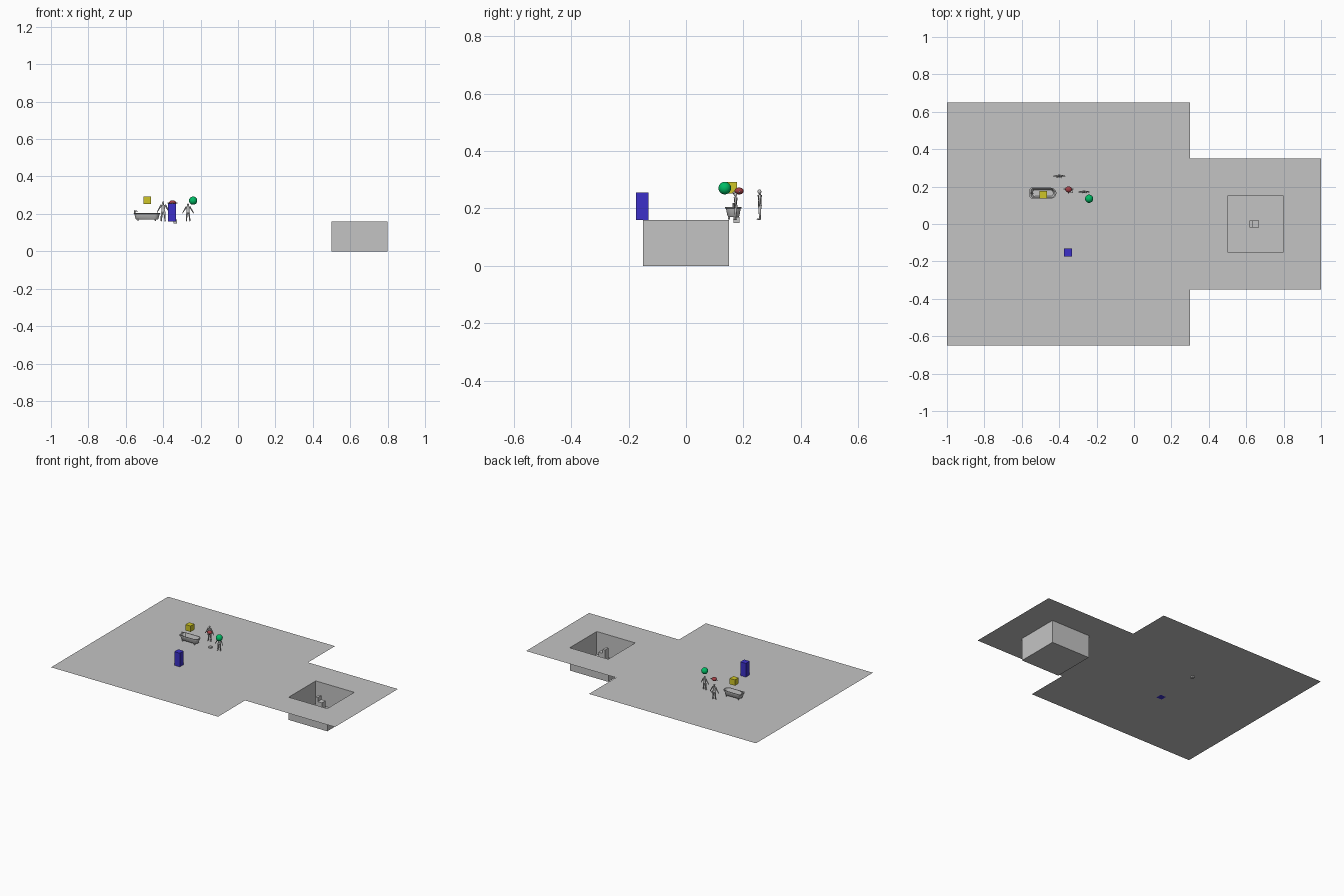
import bpy, bmesh, math
from mathutils import Vector, Matrix

if "Cube" in bpy.data.objects:
    bpy.data.objects.remove(bpy.data.objects["Cube"])

FLOOR = 0.16


def material(name, rgb):
    m = bpy.data.materials.new(name)
    m.use_nodes = True
    m.diffuse_color = (*rgb, 1)
    m.node_tree.nodes["Principled BSDF"].inputs["Base Color"].default_value = (*rgb, 1)
    return m


GREY = material("grey", (0.55, 0.55, 0.55))
YELLOW = material("yellow", (0.62, 0.56, 0.02))
BLUE = material("blue", (0.045, 0.03, 0.58))
GREEN = material("green", (0.0, 0.5, 0.13))
RED = material("dark red", (0.36, 0.05, 0.06))


def finish(name, bm, mat, smooth=False):
    me = bpy.data.meshes.new(name)
    bm.to_mesh(me)
    bm.free()
    me.materials.append(mat)
    ob = bpy.data.objects.new(name, me)
    bpy.context.collection.objects.link(ob)
    if smooth:
        bpy.ops.object.select_all(action="DESELECT")
        ob.select_set(True)
        bpy.context.view_layer.objects.active = ob
        bpy.ops.object.shade_smooth_by_angle(angle=math.radians(40))
    return ob


def add_box(bm, lo, hi):
    lo, hi = Vector(lo), Vector(hi)
    size = Matrix.Diagonal((*(hi - lo), 1))
    bmesh.ops.create_cube(bm, size=1, matrix=Matrix.Translation((lo + hi) / 2) @ size)


def add_ball(bm, centre, radii, seg=16):
    mat = Matrix.Translation(centre) @ Matrix.Diagonal((*radii, 1))
    bmesh.ops.create_uvsphere(bm, u_segments=seg, v_segments=seg // 2 + 2, radius=1, matrix=mat)


def add_limb(bm, a, b, r1, r2, flat=1.0):
    # tapered tube between two points
    a, b = Vector(a), Vector(b)
    turn = (b - a).to_track_quat("Z", "Y").to_matrix().to_4x4()
    squash = Matrix.Translation((0, a.y, 0)) @ Matrix.Diagonal((1, flat, 1, 1)) @ Matrix.Translation((0, -a.y, 0))
    bmesh.ops.create_cone(bm, cap_ends=True, segments=10, radius1=r1, radius2=r2,
                          depth=(b - a).length,
                          matrix=squash @ Matrix.Translation((a + b) / 2) @ turn)


def box(name, lo, hi, mat):
    bm = bmesh.new()
    add_box(bm, lo, hi)
    return finish(name, bm, mat)


# Floor sheet: strips around the square opening
bm = bmesh.new()
for x0, x1, y0, y1 in [(-1, 0.3, -0.65, 0.65), (0.3, 0.5, -0.35, 0.35), (0.8, 1, -0.35, 0.35),
                       (0.5, 0.8, -0.35, -0.15), (0.5, 0.8, 0.15, 0.35)]:
    bm.faces.new([bm.verts.new((x, y, FLOOR)) for x, y in ((x0, y0), (x1, y0), (x1, y1), (x0, y1))])
finish("floor", bm, GREY)

# Sunken pit, open at the top
bm = bmesh.new()
add_box(bm, (0.5, -0.15, 0), (0.8, 0.15, FLOOR))
bm.normal_update()
bmesh.ops.delete(bm, geom=[f for f in bm.faces if f.normal.z > 0.5], context="FACES_ONLY")
bmesh.ops.reverse_faces(bm, faces=bm.faces)
finish("pit", bm, GREY)

# Stepped seat inside the pit
box("pit_seat", (0.635, -0.02, 0), (0.668, 0.02, 0.115), GREY)
box("pit_seat_back", (0.618, -0.02, 0), (0.635, 0.02, 0.143), GREY)

# Plain coloured solids
box("yellow_cube", (-0.505, 0.136, 0.252), (-0.464, 0.177, 0.293), YELLOW)
box("blue_box", (-0.374, -0.174, FLOOR), (-0.331, -0.131, 0.256), BLUE)
bm = bmesh.new()
add_ball(bm, (-0.24, 0.135, 0.271), (0.022, 0.022, 0.022), 28)
finish("green_ball", bm, GREEN, True)

# Small block set through the floor
box("floor_block", (-0.346, 0.165, 0.15), (-0.327, 0.186, 0.17), GREY)

# Hovering red body with a grey crossbar and nose
bm = bmesh.new()
add_ball(bm, (-0.35, 0.185, 0.261), (0.018, 0.016, 0.012), 20)
finish("red_body", bm, RED, True)
bm = bmesh.new()
add_limb(bm, (-0.376, 0.187, 0.259), (-0.324, 0.187, 0.259), 0.003, 0.003)
add_limb(bm, (-0.35, 0.172, 0.256), (-0.35, 0.163, 0.254), 0.005, 0.003)
finish("red_body_fittings", bm, GREY, True)


# Standing figures with lowered arms, modelled at unit height
def figure(name, x, y, height):
    bm = bmesh.new()
    add_ball(bm, (0, -0.01, 0.925), (0.052, 0.062, 0.075))
    add_limb(bm, (0, 0, 0.8), (0, 0, 0.88), 0.035, 0.03)
    add_limb(bm, (0, 0, 0.62), (0, 0, 0.82), 0.08, 0.12, 0.6)
    add_limb(bm, (0, 0, 0.46), (0, 0, 0.62), 0.1, 0.08, 0.65)
    for s in (-1, 1):
        add_ball(bm, (s * 0.11, 0, 0.79), (0.05, 0.05, 0.05), 10)
        add_limb(bm, (s * 0.11, 0, 0.79), (s * 0.2, 0, 0.64), 0.045, 0.034)
        add_limb(bm, (s * 0.2, 0, 0.64), (s * 0.28, -0.015, 0.51), 0.034, 0.024)
        add_ball(bm, (s * 0.295, -0.02, 0.475), (0.025, 0.02, 0.045), 10)
        add_limb(bm, (s * 0.055, 0, 0.5), (s * 0.08, 0, 0.27), 0.062, 0.042)
        add_limb(bm, (s * 0.08, 0, 0.27), (s * 0.095, 0.01, 0.03), 0.042, 0.027)
        add_ball(bm, (s * 0.098, -0.03, 0.025), (0.035, 0.075, 0.025), 10)
    bm.transform(Matrix.Translation((x, y, FLOOR)) @ Matrix.Scale(height, 4))
    finish(name, bm, GREY, True)


figure("tall_figure", -0.4, 0.257, 0.107)
figure("short_figure", -0.267, 0.173, 0.096)


# Bathtub: lofted rings, squared at the tap end and round at the other
def tub_ring(bm, inset, z):
    x0, x1, h = -0.558 + inset, -0.415 - inset, 0.029 - inset * 0.8
    pts = [(x0 + 0.008, -h), (x0, -h + 0.008), (x0, h - 0.008), (x0 + 0.008, h)][::-1]
    arc = [math.pi * (0.5 - i / 12) for i in range(13)]
    pts = pts[::-1] + [(x1 - h + h * math.cos(a), h * math.sin(a)) for a in arc]
    return [bm.verts.new((x, 0.165 + y, z)) for x, y in pts]


bm = bmesh.new()
rings = [tub_ring(bm, i, z) for i, z in
         [(0.015, 0.17), (0.01, 0.175), (0.004, 0.2), (0, 0.201), (0, 0.206),
          (0.006, 0.206), (0.009, 0.2), (0.016, 0.178)]]
for lower, upper in zip(rings, rings[1:]):
    n = len(lower)
    for i in range(n):
        j = (i + 1) % n
        bm.faces.new((lower[i], lower[j], upper[j], upper[i]))
bm.faces.new(rings[0])
bm.faces.new(rings[-1])
bmesh.ops.recalc_face_normals(bm, faces=bm.faces)
finish("bathtub", bm, GREY, True)

# Tub feet and tap
bm = bmesh.new()
for x in (-0.535, -0.442):
    for y in (0.15, 0.18):
        add_limb(bm, (x, y, 0.161), (x, y, 0.18), 0.003, 0.005)
add_limb(bm, (-0.552, 0.165, 0.2), (-0.552, 0.165, 0.218), 0.003, 0.003)
add_limb(bm, (-0.554, 0.165, 0.217), (-0.536, 0.165, 0.214), 0.003, 0.002)
finish("tub_feet_and_tap", bm, GREY, True)
